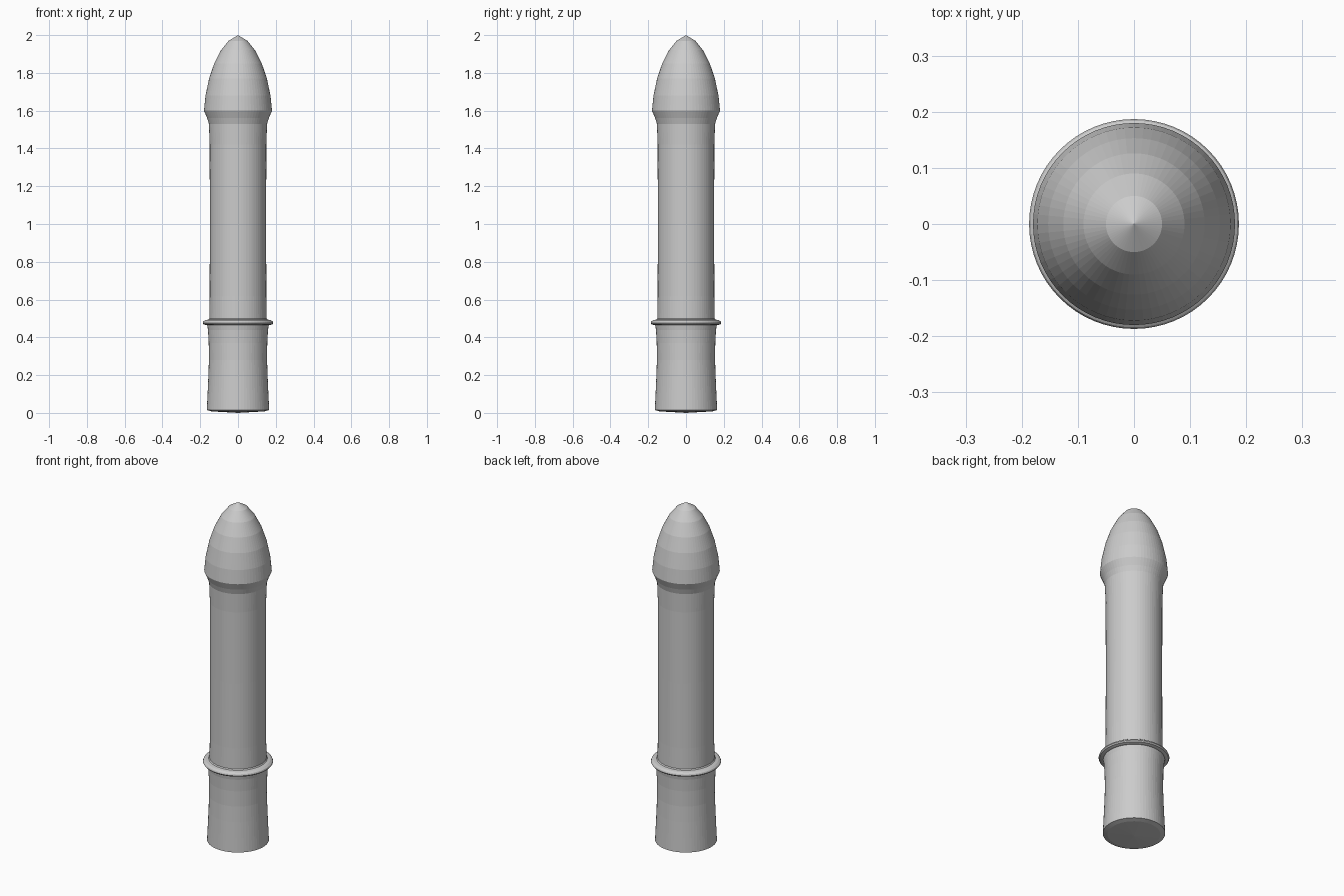
import bpy, bmesh, math

if "Cube" in bpy.data.objects:
    bpy.data.objects.remove(bpy.data.objects["Cube"])

SEGMENTS = 64


def lathe(name, profile, closed=False):
    """Spin a (radius, z) profile around the z axis."""
    bm = bmesh.new()
    verts = [bm.verts.new((r, 0, z)) for r, z in profile]
    pairs = list(zip(verts, verts[1:]))
    if closed:
        pairs.append((verts[-1], verts[0]))
    edges = [bm.edges.new(p) for p in pairs]
    bmesh.ops.spin(bm, geom=verts + edges, cent=(0, 0, 0), axis=(0, 0, 1),
                   angle=math.tau, steps=SEGMENTS, use_duplicate=False)
    bmesh.ops.remove_doubles(bm, verts=bm.verts, dist=1e-5)
    bmesh.ops.recalc_face_normals(bm, faces=bm.faces)
    mesh = bpy.data.meshes.new(name)
    bm.to_mesh(mesh)
    bm.free()
    obj = bpy.data.objects.new(name, mesh)
    bpy.context.collection.objects.link(obj)
    return obj


# Post: shallow domed underside, waisted foot, straight shaft, pointed cap
lathe("post", [
    (0, 0), (0.14, 0.008), (0.165, 0.015), (0.161, 0.10), (0.157, 0.19),
    (0.154, 0.28), (0.155, 0.37), (0.159, 0.44), (0.163, 0.465),
    (0.163, 0.485), (0.152, 0.50), (0.150, 0.62),
    (0.149, 1.00), (0.150, 1.42), (0.154, 1.53), (0.163, 1.56),
    (0.180, 1.60), (0.172, 1.68), (0.153, 1.77), (0.126, 1.85),
    (0.090, 1.92), (0.050, 1.97), (0, 2.0)])

# Collar ring with a rounded lip
lathe("collar", [
    (0.150, 0.463), (0.170, 0.465), (0.182, 0.469), (0.187, 0.476),
    (0.184, 0.484), (0.174, 0.491), (0.150, 0.495)], closed=True)
